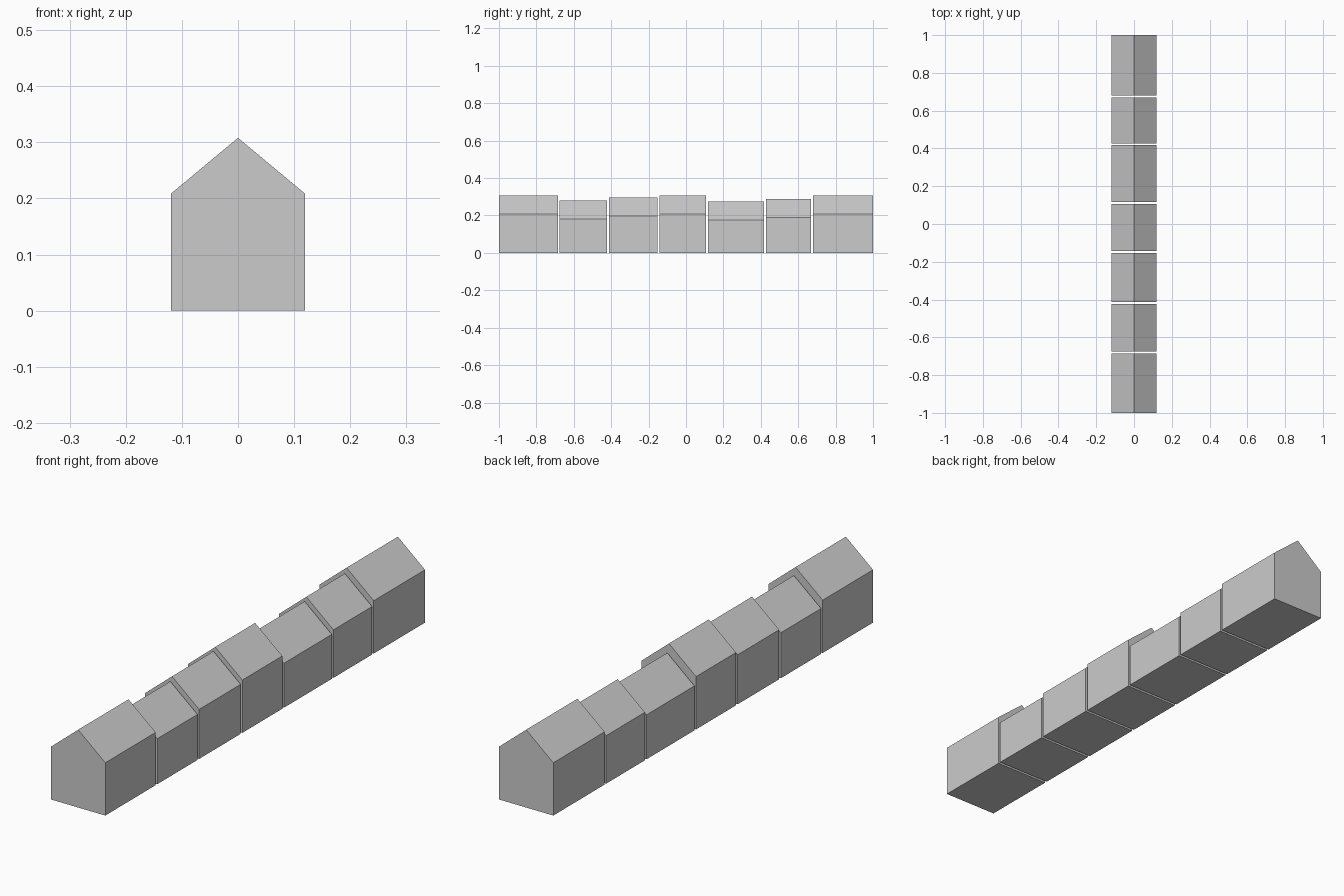
import bpy, bmesh

if "Cube" in bpy.data.objects:
    bpy.data.objects.remove(bpy.data.objects["Cube"])

HALF_WIDTH = 0.119
ROOF_RISE = 0.099


def house(name, y0, y1, eave):
    # Gabled profile extruded along the row
    profile = [(-HALF_WIDTH, 0), (HALF_WIDTH, 0), (HALF_WIDTH, eave),
               (0, eave + ROOF_RISE), (-HALF_WIDTH, eave)]
    bm = bmesh.new()
    face = bm.faces.new([bm.verts.new((x, y0, z)) for x, z in profile])
    ext = bmesh.ops.extrude_face_region(bm, geom=[face], use_keep_orig=True)
    moved = [v for v in ext["geom"] if isinstance(v, bmesh.types.BMVert)]
    bmesh.ops.translate(bm, verts=moved, vec=(0, y1 - y0, 0))
    bmesh.ops.recalc_face_normals(bm, faces=bm.faces)
    mesh = bpy.data.meshes.new(name)
    bm.to_mesh(mesh)
    bm.free()
    bpy.context.collection.objects.link(bpy.data.objects.new(name, mesh))


# Terrace of houses: front end, back end, eave height
row = [(-1.0, -0.685, 0.209), (-0.675, -0.423, 0.180), (-0.413, -0.153, 0.196),
       (-0.143, 0.107, 0.209), (0.117, 0.417, 0.176), (0.427, 0.669, 0.190),
       (0.679, 1.0, 0.209)]
for i, (y0, y1, eave) in enumerate(row, 1):
    house(f"terrace_house_{i}", y0, y1, eave)
